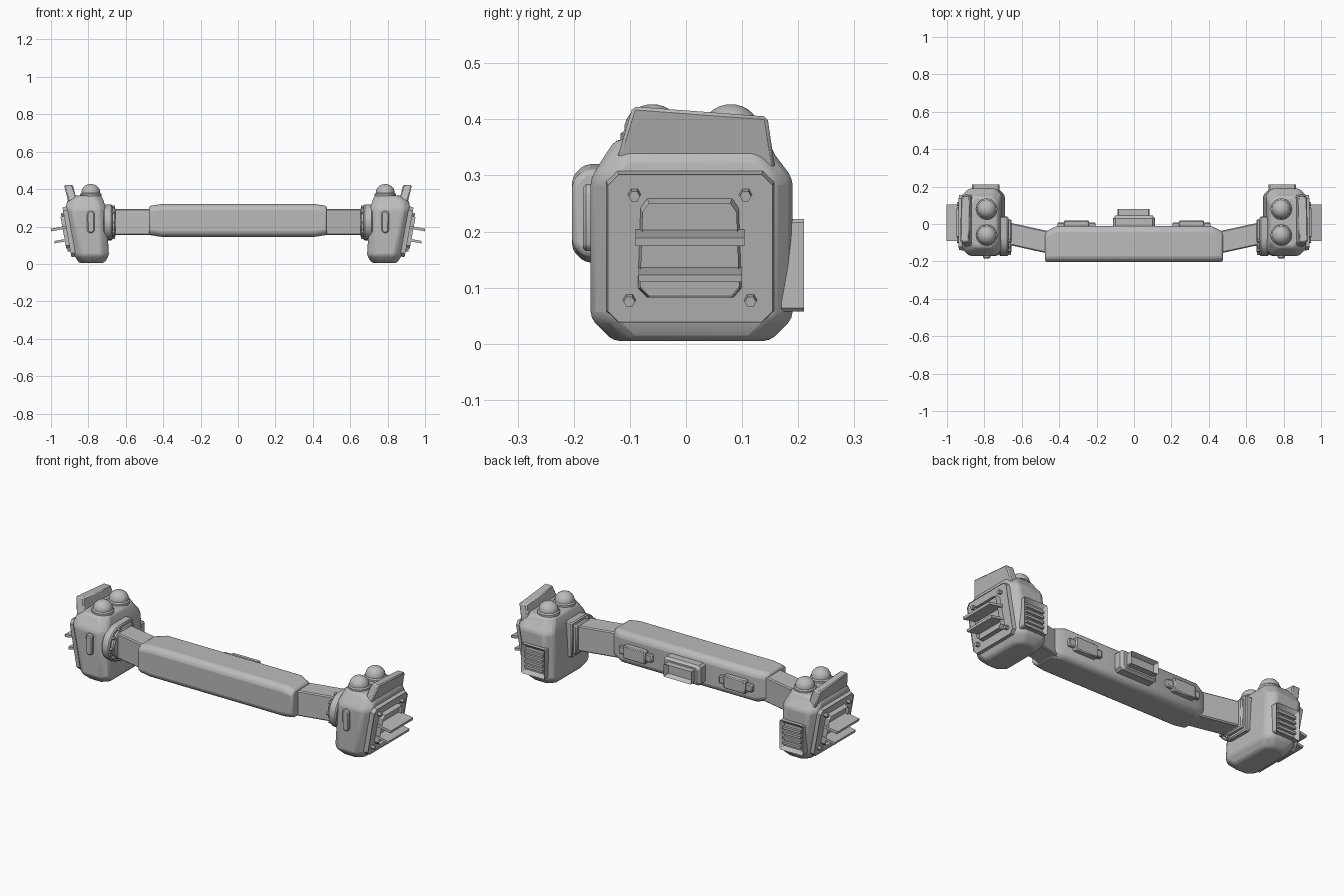
import bpy, bmesh, math
from mathutils import Vector

cube = bpy.data.objects.get("Cube")
if cube:
    bpy.data.objects.remove(cube, do_unlink=True)

grey = bpy.data.materials.new("plain_grey")
grey.use_nodes = True
grey.diffuse_color = (0.5, 0.5, 0.5, 1)
grey.node_tree.nodes["Principled BSDF"].inputs["Base Color"].default_value = (0.5, 0.5, 0.5, 1)


def finish(name, bm, mirror=False, bevel=0, segments=2, angle=32):
    bmesh.ops.recalc_face_normals(bm, faces=bm.faces)
    mesh = bpy.data.meshes.new(name)
    bm.to_mesh(mesh)
    bm.free()
    mesh.materials.append(grey)
    ob = bpy.data.objects.new(name, mesh)
    bpy.context.collection.objects.link(ob)
    bpy.ops.object.select_all(action="DESELECT")
    ob.select_set(True)
    bpy.context.view_layer.objects.active = ob
    bpy.ops.object.shade_smooth_by_angle(angle=math.radians(angle))
    if bevel:
        mod = ob.modifiers.new("Bevel", "BEVEL")
        mod.width, mod.segments = bevel, segments
        mod.limit_method, mod.angle_limit = "ANGLE", math.radians(25)
    if mirror:
        ob.modifiers.new("Mirror", "MIRROR")
    return ob


def loft(rings, bm=None):
    """Skin a stack of equal-sized point rings and cap both ends."""
    bm = bm or bmesh.new()
    loops = [[bm.verts.new(p) for p in ring] for ring in rings]
    n = len(loops[0])
    for a, b in zip(loops, loops[1:]):
        for i in range(n):
            bm.faces.new((a[i], a[(i + 1) % n], b[(i + 1) % n], b[i]))
    bm.faces.new(loops[0][::-1])
    return bm, bm.faces.new(loops[-1])


def chamfered(u0, u1, v0, v1, c):
    return [(u0 + c, v0), (u1 - c, v0), (u1, v0 + c), (u1, v1 - c),
            (u1 - c, v1), (u0 + c, v1), (u0, v1 - c), (u0, v0 + c)]


def box(bm, x0, x1, y0, y1, z0, z1):
    ring = [(x0, y0), (x1, y0), (x1, y1), (x0, y1)]
    loft([[(x, y, z) for x, y in ring] for z in (z0, z1)], bm)


def recess(bm, face, rim, depth):
    bmesh.ops.inset_individual(bm, faces=[face], thickness=rim)
    face.normal_update()
    offset = face.normal * -depth
    for v in face.verts:
        v.co += offset


SLOPE = 0.18


def outward(y, z, d):
    """Point at distance d out from the leaning outer wall of a pod."""
    return Vector((0.873 + SLOPE * (z - 0.03) + d, y, z - SLOPE * d))


def wall_part(outline, d0, d1, bm=None, inset=1.0):
    cy = sum(p[0] for p in outline) / len(outline)
    cz = sum(p[1] for p in outline) / len(outline)
    top = [(cy + (y - cy) * inset, cz + (z - cz) * inset) for y, z in outline]
    return loft([[outward(y, z, d0) for y, z in outline],
                 [outward(y, z, d1) for y, z in top]], bm)


# Central bar, with its rear corners cut back at the ends
def bar_ring(x, back, low, high):
    return [(x, y, z) for y, z in chamfered(-0.203, back, low, high, 0.022)]


bm, _ = loft([bar_ring(-0.475, -0.04, 0.155, 0.31), bar_ring(-0.41, -0.01, 0.145, 0.32),
              bar_ring(0.41, -0.01, 0.145, 0.32), bar_ring(0.475, -0.04, 0.155, 0.31)])
finish("central_bar", bm, bevel=0.01)

# Angled arms between bar and pods
bm, _ = loft([[(x, y + s, z) for y, z in chamfered(-0.15, -0.03, 0.155, 0.295, 0.006)]
              for x, s in ((0.44, -0.012), (0.70, 0.045))])
finish("connecting_arms", bm, True)

# Rounded flange and a second disc on the inner side of each pod
for name, r, x0, x1, back in (("flanges", 0.097, 0.672, 0.72, 0.04),
                              ("flange_caps", 0.08, 0.655, 0.68, 0.025)):
    arc = [(-0.075 - r * math.sin(t * math.pi / 12), 0.222 + r * math.cos(t * math.pi / 12))
           for t in range(13)]
    outline = [(back, 0.222 + r)] + arc + [(back, 0.222 - r)]
    bm, _ = loft([[(x, y, z) for y, z in outline] for x in (x0, x1)])
    finish(name, bm, True, bevel=0.006, segments=1)

bm = bmesh.new()
for i in range(5):
    a = math.radians(100 + 40 * i)
    y, z = -0.075 + 0.083 * math.cos(a), 0.222 + 0.083 * math.sin(a)
    loft([[(x, y + 0.009 * math.cos(k * math.pi / 3), z + 0.009 * math.sin(k * math.pi / 3))
           for k in range(6)] for x in (0.658, 0.68)], bm)
finish("flange_bolts", bm, True)

# Pod bodies: stacked chamfered outlines leaning outwards towards the top
levels = [(0.005, 0.715, 0.85, -0.13, 0.15), (0.045, 0.69, 0.875, -0.17, 0.19),
          (0.295, 0.705, 0.92, -0.17, 0.19), (0.335, 0.718, 0.915, -0.145, 0.16),
          (0.365, 0.73, 0.885, -0.125, 0.145)]
bm, _ = loft([[(x, y, z) for x, y in chamfered(x0, x1, y0, y1, 0.035)]
              for z, x0, x1, y0, y1 in levels])
finish("pod_bodies", bm, True, bevel=0.012)

# Domes on top of the pods
bm = bmesh.new()
for cy in (-0.06, 0.08):
    rings = []
    profile = [(0.057, 0.355), (0.057, 0.374), (0.05, 0.38)]
    profile += [(0.05 * math.cos(a), 0.383 + 0.044 * math.sin(a))
                for a in (0.15, 0.4, 0.65, 0.9, 1.15, 1.4)]
    for r, z in profile:
        rings.append([(0.787 + r * math.cos(k * math.pi / 12),
                       cy + r * math.sin(k * math.pi / 12), z) for k in range(24)])
    loft(rings, bm)
finish("top_domes", bm, True)

# Tall fin along the outer top edge
fin = [(-0.135, 0.29), (0.162, 0.29), (0.145, 0.405), (-0.095, 0.423)]
bm, _ = loft([[(x + 0.25 * (z - 0.35), y, z) for y, z in fin] for x in (0.865, 0.912)])
finish("outer_fins", bm, True, bevel=0.006, segments=1)

# Outer panel with shallow tray
bm, cap = wall_part(chamfered(-0.145, 0.16, 0.035, 0.31, 0.02), -0.03, 0.016, inset=0.96)
recess(bm, cap, 0.014, 0.005)
finish("outer_panels", bm, True)

# Recessed frame on the panel
frame = [(-0.07, 0.083), (0.085, 0.083), (0.1, 0.1), (0.095, 0.245),
         (0.083, 0.262), (-0.07, 0.262), (-0.082, 0.245), (-0.087, 0.1)]
bm, cap = wall_part(frame, 0.005, 0.035, inset=0.94)
recess(bm, cap, 0.013, 0.018)
finish("outer_frames", bm, True)

# Projecting blades across the frame
bm = bmesh.new()
for y0, y1, z0, z1, d in ((-0.09, 0.104, 0.192, 0.206, 0.097),
                          (-0.085, 0.1, 0.126, 0.139, 0.09)):
    wall_part([(y0, z0), (y1, z0), (y1, z1), (y0, z1)], 0.005, d, bm)
finish("outer_blades", bm, True)

# Hexagonal bolts at the panel corners
bm = bmesh.new()
for cy, cz in ((-0.092, 0.268), (0.106, 0.268), (-0.101, 0.08), (0.115, 0.08)):
    wall_part([(cy + 0.012 * math.cos(k * math.pi / 3), cz + 0.012 * math.sin(k * math.pi / 3))
               for k in range(6)], 0.005, 0.03, bm, 0.85)
finish("panel_bolts", bm, True)

# Oval badge on the front of each pod
bm, _ = loft([[(0.787 + 0.02 * s * math.cos(k * math.pi / 10),
                y,
                0.225 + 0.02 * s * math.sin(k * math.pi / 10) + (0.04 if k % 20 <= 10 else -0.04))
               for k in range(20)] for y, s in ((-0.15, 1), (-0.178, 1), (-0.184, 0.7))])
finish("front_ovals", bm, True)

# Louvred vents on the back of each pod
bm, cap = loft([[(x, y, z) for x, z in chamfered(0.72, 0.865, 0.058, 0.222, 0.006)]
                for y in (0.17, 0.21)])
bmesh.ops.recalc_face_normals(bm, faces=bm.faces)
recess(bm, cap, 0.02, 0.018)
for i in range(4):
    z = 0.09 + 0.028 * i
    box(bm, 0.738, 0.847, 0.185, 0.206, z, z + 0.013)
finish("rear_vents", bm, True)

# Boxed socket at the middle of the bar's back
bm, _ = loft([[(x, y, z) for x, z in chamfered(-w, w, 0.232 - h, 0.232 + h, 0.012)]
              for y, w, h in ((-0.02, 0.112, 0.055), (0.03, 0.112, 0.055), (0.045, 0.1, 0.044))])
finish("rear_socket", bm)
bm, cap = loft([[(x, y, z) for x, z in chamfered(-0.088, 0.082, 0.197, 0.267, 0.004)]
                for y in (0.03, 0.08)])
bmesh.ops.recalc_face_normals(bm, faces=bm.faces)
recess(bm, cap, 0.013, 0.025)
finish("rear_socket_rim", bm)

# Raised strips either side of the socket
bm = bmesh.new()
box(bm, 0.205, 0.41, -0.02, 0.008, 0.21, 0.252)
box(bm, 0.24, 0.375, -0.02, 0.018, 0.195, 0.267)
finish("rear_strips", bm, True, bevel=0.005, segments=1)
